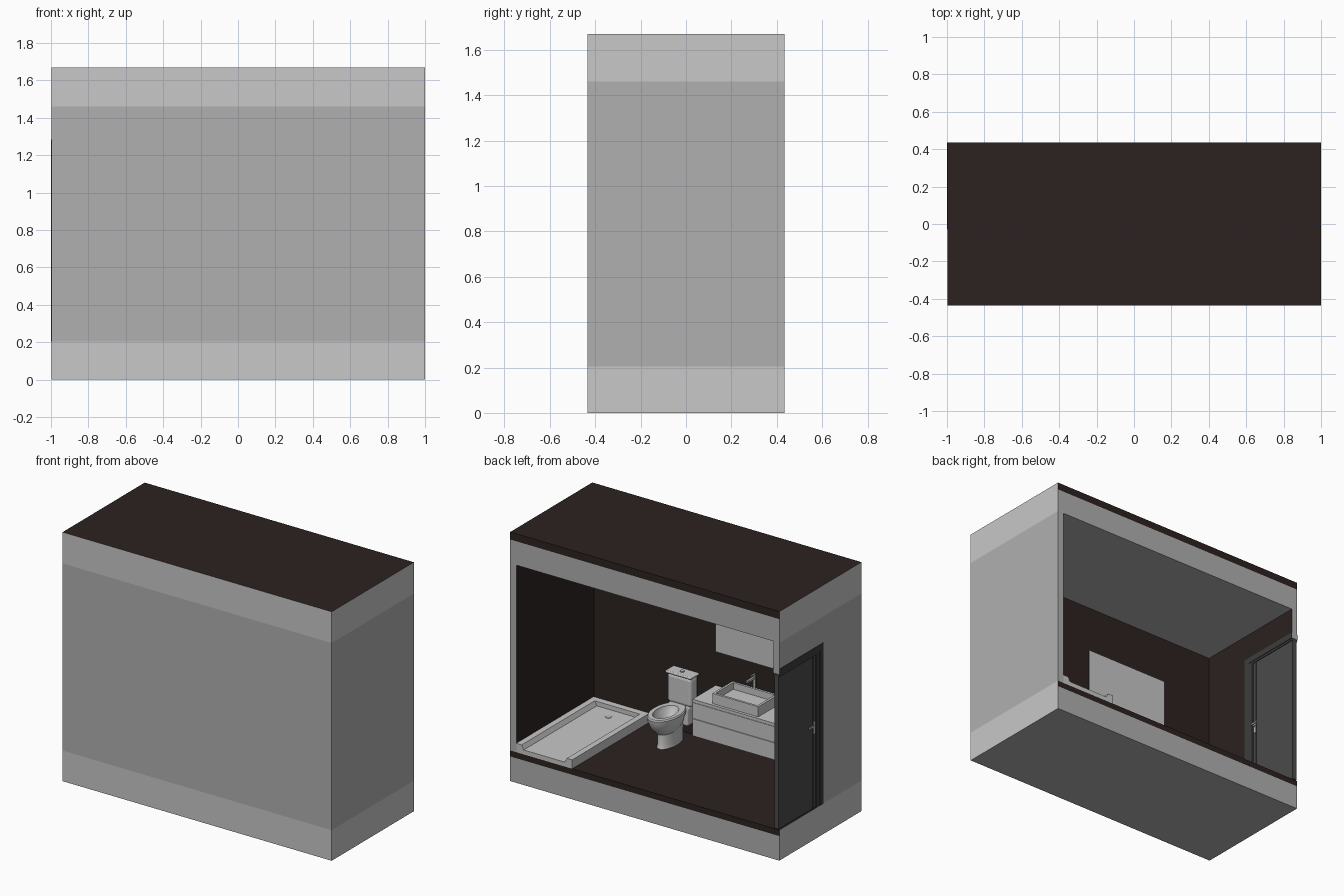
import bpy, bmesh, math
from mathutils import Vector

cube = bpy.data.objects.get("Cube")
if cube:
    bpy.data.objects.remove(cube)


def material(name, r, g, b):
    m = bpy.data.materials.new(name)
    m.use_nodes = True
    m.diffuse_color = (r, g, b, 1)
    m.node_tree.nodes["Principled BSDF"].inputs["Base Color"].default_value = (r, g, b, 1)
    return m


WALL = material("wall grey", .434, .434, .434)
BAND = material("pale band grey", .578, .578, .578)
BROWN = material("dark brown", .025, .016, .015)
WHITE = material("ceramic white", .578, .578, .578)
MIRROR = material("mirror silver", .57, .57, .57)
DOOR = material("door charcoal", .07, .07, .07)
FRAME = material("frame charcoal", .047, .047, .047)
METAL = material("metal", .5, .5, .5)

AXES = {"+x": (1, 0, 0), "-x": (-1, 0, 0), "+y": (0, 1, 0),
        "-y": (0, -1, 0), "+z": (0, 0, 1), "-z": (0, 0, -1)}


def finish(bm, name, mat, smooth=False):
    bmesh.ops.recalc_face_normals(bm, faces=bm.faces)
    mesh = bpy.data.meshes.new(name)
    bm.to_mesh(mesh)
    bm.free()
    mesh.materials.append(mat)
    ob = bpy.data.objects.new(name, mesh)
    bpy.context.collection.objects.link(ob)
    if smooth:
        bpy.ops.object.select_all(action='DESELECT')
        ob.select_set(True)
        bpy.context.view_layer.objects.active = ob
        bpy.ops.object.shade_smooth_by_angle()
    return ob


def box(name, xs, ys, zs, mat, sides=None, bevel=0):
    """Box from ranges; sides maps a direction to another material."""
    bm = bmesh.new()
    bmesh.ops.create_cube(bm, size=1)
    for v in bm.verts:
        v.co = Vector([r[0] if c < 0 else r[1] for c, r in zip(v.co, (xs, ys, zs))])
    ob = finish(bm, name, mat)
    for key, m in (sides or {}).items():
        if m.name not in ob.data.materials:
            ob.data.materials.append(m)
        for p in ob.data.polygons:
            if p.normal.dot(Vector(AXES[key])) > .9:
                p.material_index = ob.data.materials.find(m.name)
    if bevel:
        mod = ob.modifiers.new("Bevel", 'BEVEL')
        mod.width, mod.segments = bevel, 3
    return ob


def loft(name, rings, mat, n=32):
    """Stack of ellipses: centre x, centre y, z, radius x, radius y."""
    bm = bmesh.new()
    loops = []
    for cx, cy, z, rx, ry in rings:
        loops.append([bm.verts.new((cx + rx * math.cos(2 * math.pi * i / n),
                                    cy + ry * math.sin(2 * math.pi * i / n), z)) for i in range(n)])
    for a, b in zip(loops, loops[1:]):
        for i in range(n):
            bm.faces.new((a[i], a[(i + 1) % n], b[(i + 1) % n], b[i]))
    bm.faces.new(loops[0])
    bm.faces.new(loops[-1])
    return finish(bm, name, mat, True)


def prism(name, profile, y0, y1, mat):
    """Extrude an x-z profile along y."""
    bm = bmesh.new()
    f = bm.faces.new([bm.verts.new((x, y0, z)) for x, z in profile])
    out = bmesh.ops.extrude_face_region(bm, geom=[f])
    for v in out["geom"]:
        if isinstance(v, bmesh.types.BMVert):
            v.co.y = y1
    return finish(bm, name, mat)


# Room shell
Y = .435
IN = .955
FLOOR, CEIL = .205, 1.46
L = -.997
outer = {"+x": BAND, "-x": BAND, "-y": BAND}
full = ((L, 1), (-Y, Y))
box("floor_slab", *full, (0, .165), WALL, outer)
box("floor_finish", *full, (.165, FLOOR), BROWN, outer)
box("ceiling_slab", *full, (CEIL, 1.62), WALL, outer)
box("roof", *full, (1.62, 1.67), BROWN, outer)
box("front_wall", (L, 1), (-Y, -.39), (FLOOR, CEIL), WALL, {"+y": BROWN})
box("left_wall", (IN, 1), (-.39, Y), (FLOOR, CEIL), WALL, {"-x": BROWN})
box("door_side_wall", (L, -IN), (-.39, 0), (FLOOR, CEIL), WALL, {"+x": BROWN})
box("door_lintel", (L, -IN), (0, Y), (1.25, CEIL), WALL, {"+x": BROWN})

# Door with trim on both faces of the wall
for side, xs in (("outer", (-1, L)), ("inner", (-IN, -.951))):
    box(side + "_jamb_trim", xs, (-.03, .01), (FLOOR, 1.285), FRAME)
    box(side + "_head_trim", xs, (.01, Y), (1.245, 1.285), FRAME)
box("door_jamb", (L, -IN), (0, .04), (FLOOR, 1.25), FRAME)
box("door_head", (L, -IN), (.04, Y), (1.23, 1.25), FRAME)
box("door_leaf", (-.992, -.96), (.045, Y), (.21, 1.23), DOOR)
box("door_leaf_strip", (-.995, -.957), (.07, .076), (.21, 1.23), FRAME)
for side, x, d in (("outer", -.992, -1), ("inner", -.96, 1)):
    tip = x + d * (.008 if d < 0 else .035)
    box(side + "_handle_plate", sorted((x, x + d * .004)), (.05, .072), (.71, .79), METAL)
    box(side + "_handle_stem", sorted((x, tip)), (.056, .066), (.755, .765), METAL)
    box(side + "_handle_lever", sorted((tip - d * .007, tip)), (.056, .115), (.755, .765), METAL)

# Shower tray, open at the rear section
prism("shower_tray", [(.54, FLOOR), (.54, .265), (.58, .265), (.595, .235),
                      (.9, .235), (.915, .265), (IN, .265), (IN, FLOOR)], -.385, Y, WHITE)
box("shower_tray_end_rim", (.56, .935), (-.385, -.34), (.21, .265), WHITE)
loft("shower_drain", [(.75, -.25, .235, .02, .02), (.75, -.25, .238, .02, .02)], METAL)

# Toilet
tx = .27
loft("toilet_pedestal", [(tx, -.215, FLOOR, .055, .115), (tx, -.22, .23, .052, .112),
                         (tx, -.22, .33, .055, .115)], WHITE)
loft("toilet_bowl", [(tx, -.2, .3, .05, .1), (tx, -.185, .34, .078, .13),
                     (tx, -.18, .39, .094, .15), (tx, -.18, .42, .098, .155),
                     (tx, -.18, .428, .092, .149), (tx, -.17, .428, .065, .105),
                     (tx, -.17, .4, .058, .095), (tx, -.18, .345, .025, .04)], WHITE)
box("toilet_back", (tx - .08, tx + .08), (-.39, -.29), (.3, .425), WHITE, bevel=.015)
box("toilet_tank", (tx - .09, tx + .09), (-.39, -.31), (.42, .615), WHITE, bevel=.02)
box("toilet_tank_lid", (tx - .096, tx + .096), (-.39, -.3), (.615, .632), WHITE, bevel=.006)
loft("flush_button", [(tx, -.345, .63, .014, .014), (tx, -.345, .638, .014, .014)], METAL)

# Floating vanity with two drawers
box("vanity_body", (-IN, .05), (-.39, -.152), (.335, .565), WHITE)
box("vanity_top", (-IN, .054), (-.39, -.146), (.56, .58), WHITE)
for i, zs in enumerate(((.335, .449), (.453, .558))):
    box("drawer_front_%d" % (i + 1), (-IN, .053), (-.152, -.146), zs, WHITE)

# Rectangular basin: inset and sunken top face
basin = box("wash_basin", (-.42, -.08), (-.38, -.165), (.58, .648), WHITE)
bm = bmesh.new()
bm.from_mesh(basin.data)
top = [f for f in bm.faces if f.normal.z > .9]
bmesh.ops.inset_region(bm, faces=top, thickness=.022)
rim = [f for f in bm.faces if f.normal.z > .9 and f not in top]
sunk = bmesh.ops.extrude_discrete_faces(bm, faces=top)["faces"]
for f in sunk:
    bmesh.ops.translate(bm, verts=f.verts, vec=(0, 0, -.045))
bm.to_mesh(basin.data)
bm.free()

# Tap
loft("tap_body", [(-.25, -.367, .645, .009, .009), (-.25, -.367, .74, .009, .009)], METAL, 16)
box("tap_spout", (-.257, -.243), (-.367, -.29), (.715, .729), METAL)
box("tap_lever", (-.255, -.245), (-.375, -.335), (.74, .748), METAL)

# Wall mirror
box("mirror", (-.575, .05), (-.39, -.382), (.81, 1.144), MIRROR)
